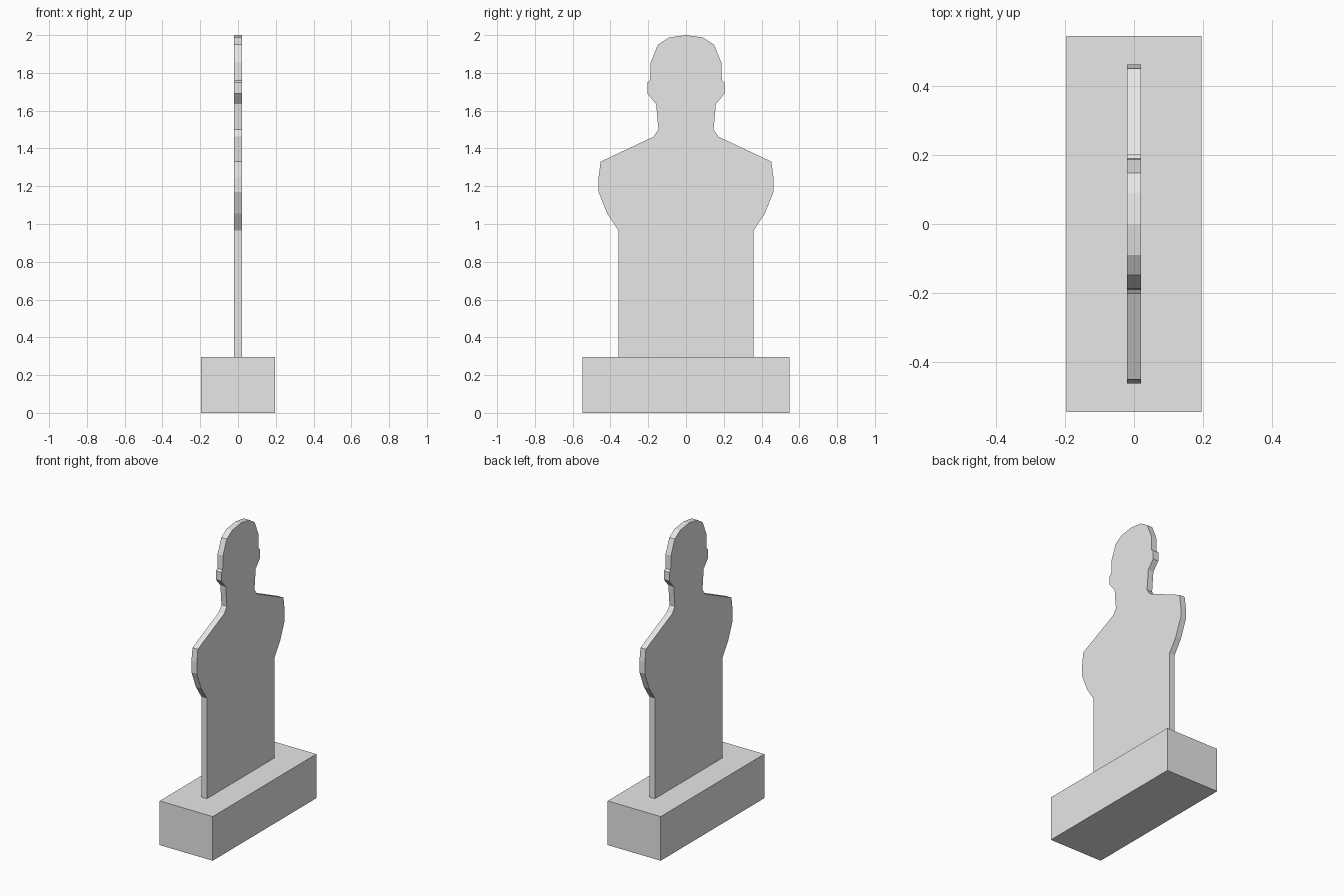
import bpy
import bmesh

cube = bpy.data.objects.get("Cube")
if cube:
    bpy.data.objects.remove(cube, do_unlink=True)

# Single plain grey finish
grey = bpy.data.materials.new("plain grey")
grey.use_nodes = True
colour = (0.8, 0.8, 0.8, 1)
grey.diffuse_color = colour
grey.node_tree.nodes["Principled BSDF"].inputs["Base Color"].default_value = colour


def extruded_outline(name, half_outline, half_thickness):
    """Mirror a (y, z) half outline across y = 0 and extrude it along x."""
    mirrored = [(-y, z) for y, z in reversed(half_outline) if y > 0]
    bm = bmesh.new()
    verts = [bm.verts.new((-half_thickness, y, z)) for y, z in half_outline + mirrored]
    face = bm.faces.new(verts)
    result = bmesh.ops.extrude_face_region(bm, geom=[face], use_keep_orig=True)
    moved = [g for g in result["geom"] if isinstance(g, bmesh.types.BMVert)]
    bmesh.ops.translate(bm, verts=moved, vec=(2 * half_thickness, 0, 0))
    bmesh.ops.recalc_face_normals(bm, faces=bm.faces)
    mesh = bpy.data.meshes.new(name)
    bm.to_mesh(mesh)
    bm.free()
    mesh.materials.append(grey)
    obj = bpy.data.objects.new(name, mesh)
    bpy.context.collection.objects.link(obj)
    return obj


base_height = 0.295

# Block that the target stands in
extruded_outline("base_block", [(0.547, 0), (0.547, base_height)], 0.196)

# Flat figure: torso, arm, shoulder, neck, ear, crown
figure = [
    (0.357, base_height), (0.357, 0.965),
    (0.417, 1.055), (0.463, 1.17), (0.463, 1.245), (0.452, 1.33),
    (0.172, 1.462), (0.146, 1.5), (0.158, 1.635),
    (0.204, 1.69), (0.204, 1.75), (0.19, 1.76),
    (0.187, 1.855), (0.148, 1.95), (0.09, 1.987), (0, 2),
]
extruded_outline("silhouette_panel", figure, 0.02)
